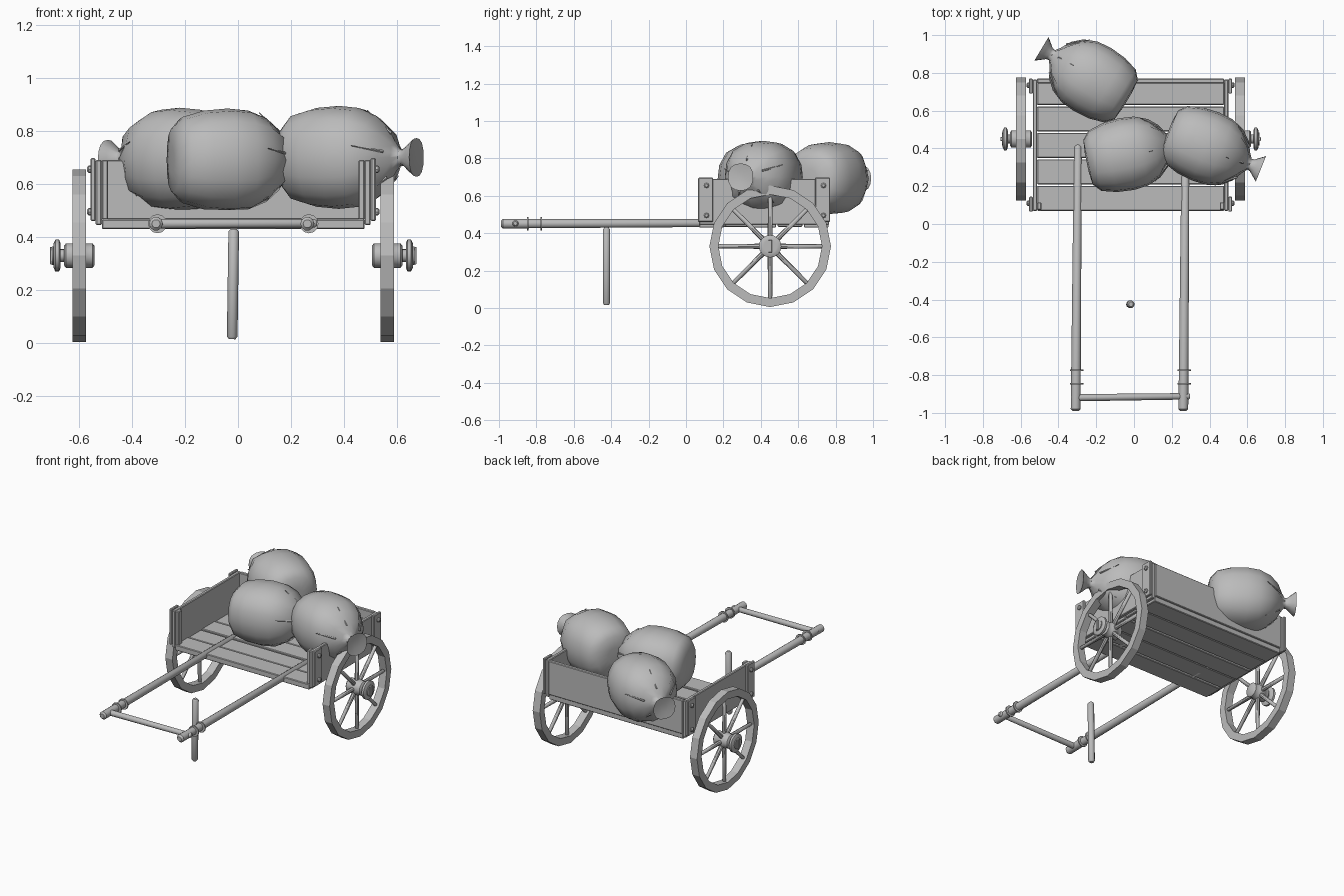
import bpy, bmesh, math
from mathutils import Vector

cube = bpy.data.objects.get("Cube")
if cube:
    bpy.data.objects.remove(cube, do_unlink=True)

grey = bpy.data.materials.new("plain_grey")
grey.use_nodes = True
grey.diffuse_color = (0.5, 0.5, 0.5, 1)
grey.node_tree.nodes["Principled BSDF"].inputs["Base Color"].default_value = (0.5, 0.5, 0.5, 1)

MID = -0.018          # centre line of the cart
HUB_Y, HUB_Z = 0.45, 0.33


def finish(name, bm, angle=None):
    bmesh.ops.recalc_face_normals(bm, faces=bm.faces)
    me = bpy.data.meshes.new(name)
    bm.to_mesh(me)
    bm.free()
    me.materials.append(grey)
    if angle:
        for p in me.polygons:
            p.use_smooth = True
        me.set_sharp_from_angle(angle=math.radians(angle))
    ob = bpy.data.objects.new(name, me)
    bpy.context.collection.objects.link(ob)
    return ob


def box(name, x, y, z, bevel=0.004):
    """Box from three (min, max) ranges."""
    bm = bmesh.new()
    bmesh.ops.create_cube(bm, size=1)
    for v in bm.verts:
        v.co = [sum(r) / 2 + c * (r[1] - r[0]) for r, c in zip((x, y, z), v.co)]
    ob = finish(name, bm)
    mod = ob.modifiers.new("edge", 'BEVEL')
    mod.width = bevel
    mod.segments = 1
    return ob


def lathe(name, profile, origin, axis, sides=12, angle=40, ring=False, shape=None):
    """Turn (radius, distance) points round an axis; ring joins last to first."""
    axis = Vector(axis).normalized()
    side = axis.cross(Vector((0, 0, 1)) if abs(axis.z) < 0.9 else Vector((0, 1, 0))).normalized()
    up = side.cross(axis)
    bm = bmesh.new()
    rows = []
    for r, t in profile:
        row = []
        for i in range(sides):
            a = math.tau * i / sides
            k = r * (shape(a, t) if shape else 1)
            row.append(bm.verts.new(Vector(origin) + axis * t
                                    + (side * math.cos(a) + up * math.sin(a)) * k))
        rows.append(row)
    pairs = list(zip(rows, rows[1:]))
    if ring:
        pairs.append((rows[-1], rows[0]))
    else:
        bm.faces.new(rows[0])
        bm.faces.new(rows[-1])
    for a, b in pairs:
        for i in range(sides):
            j = (i + 1) % sides
            bm.faces.new((a[i], a[j], b[j], b[i]))
    return finish(name, bm, angle)


def rod(name, start, end, r0, r1, sides=10):
    """Pole with slightly rounded ends."""
    d = Vector(end) - Vector(start)
    n, e = d.length, min(r0, r1) * 0.5
    return lathe(name, [(r0 * .6, 0), (r0, e), (r1, n - e), (r1 * .6, n)], start, d, sides)


# Floor planks, running across the cart
for i in range(5):
    y = 0.07 + i * 0.14
    drop = 0.004 * (i % 2)
    box(f"floor_plank_{i + 1}", (MID - 0.495, MID + 0.495), (y, y + 0.132),
        (0.43 + drop, 0.467 - drop))

# Tailboard at the back
box("back_board", (MID - 0.495, MID + 0.495), (0.745, 0.77), (0.465, 0.69))

for s, label in ((-1, "right"), (1, "left")):
    def across(a, b):
        return tuple(sorted((MID + s * a, MID + s * b)))

    # Side board with corner battens and bolts
    box(f"{label}_side_board", across(0.495, 0.518), (0.07, 0.765), (0.445, 0.69))
    for y0, end in ((0.065, "front"), (0.69, "back")):
        box(f"{label}_{end}_batten", across(0.518, 0.537), (y0, y0 + 0.08), (0.46, 0.697))
        for z in (0.495, 0.655):
            lathe(f"{label}_{end}_bolt", [(0.014, 0), (0.014, 0.01), (0.008, 0.016)],
                  (MID + s * 0.535, y0 + 0.045, z), (s, 0, 0), 8)
    box(f"{label}_inner_post", across(0.472, 0.495), (0.075, 0.115), (0.465, 0.69))

    # Wheel: rim, spokes, hub and axle cap
    hub = Vector((MID + s * 0.58, HUB_Y, HUB_Z))
    lathe(f"{label}_wheel_rim", [(0.325, -0.026), (0.325, 0.026), (0.277, 0.026), (0.277, -0.026)],
          hub, (s, 0, 0), 16, None, ring=True)
    for i in range(8):
        a = math.tau * i / 8
        d = Vector((0, math.cos(a), math.sin(a)))
        rod(f"{label}_spoke_{i + 1}", hub + d * 0.03, hub + d * 0.285, 0.014, 0.011, 8)
    lathe(f"{label}_hub", [(0.036, -0.058), (0.046, -0.05), (0.046, -0.02), (0.05, -0.015),
                           (0.05, 0.02), (0.046, 0.025), (0.046, 0.05), (0.036, 0.058),
                           (0.024, 0.058), (0.024, 0.075)], hub, (s, 0, 0), 16)
    lathe(f"{label}_axle_cap", [(0.045, 0.07), (0.06, 0.076), (0.06, 0.09), (0.045, 0.097),
                                (0.035, 0.097), (0.035, 0.102)], hub, (s, 0, 0), 16)
    box(f"{label}_axle_pin", across(0.675, 0.69), (HUB_Y - 0.01, HUB_Y + 0.01),
        (HUB_Z - 0.033, HUB_Z + 0.033), 0.002)

    # Pulling shaft with binding rings
    x = MID + s * 0.285
    rod(f"{label}_shaft", (x - 0.006, -0.99, 0.45), (x + 0.006, 0.42, 0.455), 0.026, 0.021)
    for y in (-0.845, -0.775):
        lathe(f"{label}_binding_ring", [(0.036, -0.004), (0.036, 0.004), (0.02, 0.004), (0.02, -0.004)],
              (x, y, 0.45), (0, 1, 0), 12, ring=True)

# Handle bar and prop leg
rod("handle_bar", (MID - 0.315, -0.92, 0.45), (MID + 0.315, -0.912, 0.452), 0.019, 0.017)
rod("prop_leg", (-0.022, -0.425, 0.015), (-0.016, -0.425, 0.43), 0.02, 0.02)

# Tied sacks
SACK = [(0.05, -0.215), (0.125, -0.208), (0.168, -0.17), (0.192, -0.09), (0.2, 0.0),
        (0.192, 0.08), (0.158, 0.15), (0.105, 0.2), (0.055, 0.23), (0.03, 0.25),
        (0.033, 0.265), (0.055, 0.29), (0.075, 0.315), (0.03, 0.308)]


def pleats(a, t):
    """Soft square body, gathered into folds towards the neck."""
    square = 1 - 0.03 * math.cos(4 * a)
    gather = max(0, 1 - abs(t - 0.21) / 0.08)
    return square * (1 + 0.12 * gather * math.cos(8 * a))


for name, centre, heading in (("middle_sack", (-0.04, 0.37, 0.69), 12),
                              ("left_sack", (0.38, 0.41, 0.70), -22),
                              ("back_sack", (-0.22, 0.765, 0.693), 149)):
    h = math.radians(heading)
    sack = lathe(name, SACK, centre, (math.cos(h), math.sin(h), 0), 16, 60, shape=pleats)
    for v in sack.data.vertices:      # settle the underside flat
        v.co.z = max(v.co.z, 0.502)
    # Creases running back from the knot
    for i in range(5):
        a = math.tau * (i + 0.3) / 5
        ax = Vector((math.cos(h), math.sin(h), 0))
        out = Vector((-math.sin(h), math.cos(h), 0)) * math.cos(a) + Vector((0, 0, math.sin(a)))
        c = Vector(centre)
        rod(f"{name}_crease_{i + 1}", c + ax * 0.12 + out * 0.178, c + ax * 0.215 + out * 0.09,
            0.002, 0.006, 5)
